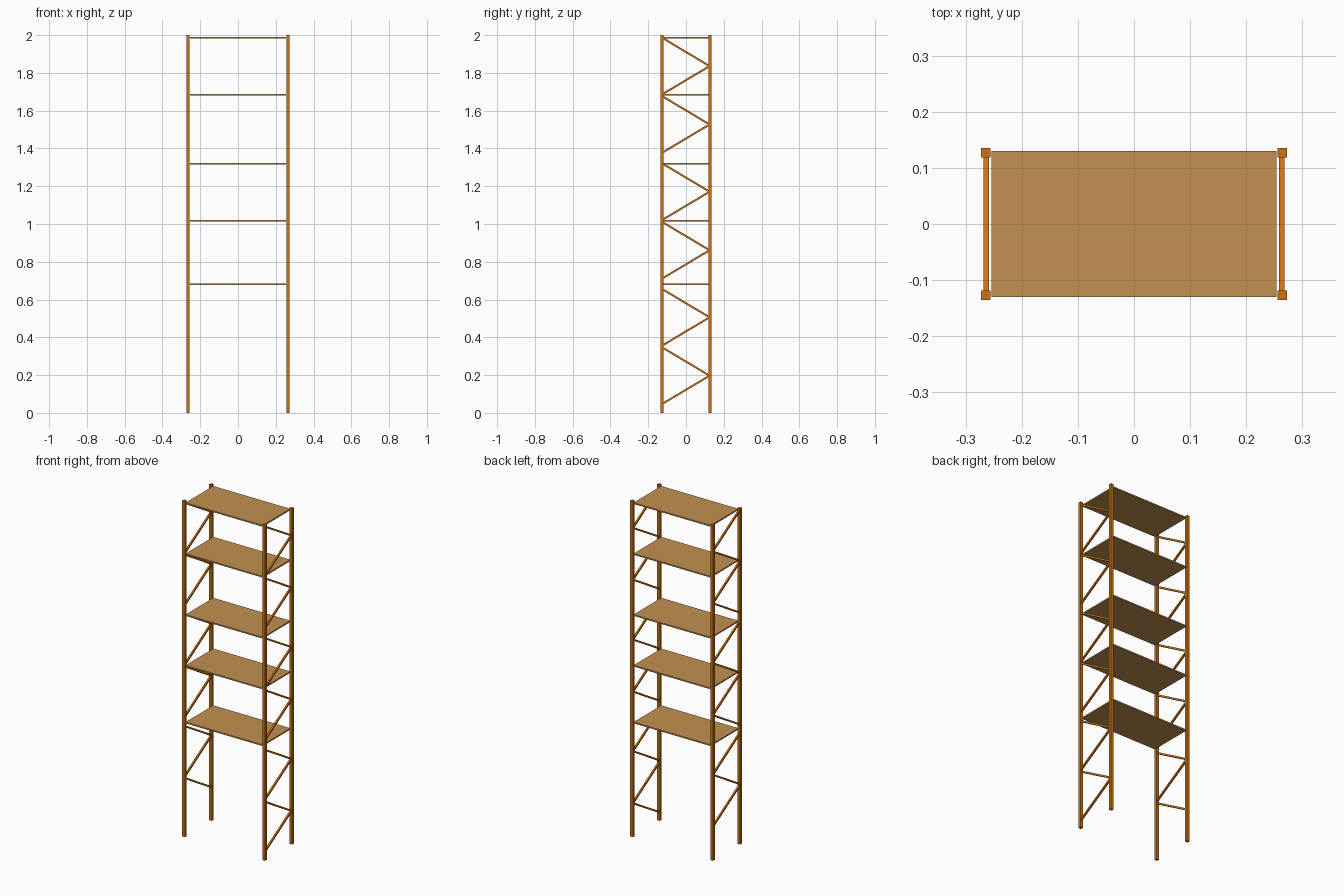
import bpy
from mathutils import Vector

if "Cube" in bpy.data.objects:
    bpy.data.objects.remove(bpy.data.objects["Cube"])

POST_X, POST_Y = 0.264, 0.127
POST, BRACE = 0.017, 0.01


def material(name, rgb):
    m = bpy.data.materials.new(name)
    m.diffuse_color = (*rgb, 1)
    m.use_nodes = True
    m.node_tree.nodes["Principled BSDF"].inputs["Base Color"].default_value = m.diffuse_color
    return m


orange = material("orange brown frame", (0.60, 0.17, 0.006))
wood = material("light wood shelf", (0.54, 0.28, 0.084))


def box(name, centre, size, mat):
    bpy.ops.mesh.primitive_cube_add(size=1, location=centre)
    ob = bpy.context.object
    ob.name = name
    ob.scale = size
    ob.data.materials.append(mat)
    return ob


def bar(name, a, b, width, mat):
    # square bar in the y-z plane, running from a to b
    a, b = Vector(a), Vector(b)
    d = b - a
    ob = box(name, (a + b) / 2, (width, d.length, width), mat)
    ob.rotation_euler = (Vector((d.y, d.z)).angle_signed(Vector((1, 0))), 0, 0)
    return ob


# Four corner posts
for sx, side in ((-1, "left"), (1, "right")):
    for sy, end in ((-1, "front"), (1, "back")):
        box(f"{side}_{end}_post", (sx * POST_X, sy * POST_Y, 1), (POST, POST, 2), orange)

# Five thin shelves
for i, z in enumerate((0.68, 1.018, 1.32, 1.683, 1.986)):
    box(f"shelf_{i + 1}", (0, 0, z), (0.508, 0.26, 0.008), wood)

# Zigzag side braces: each pair rises to the back post and returns to the front
for sx, side in ((-1, "left"), (1, "right")):
    x = sx * (POST_X - 0.001)
    for i, z in enumerate((0.048, 0.357, 0.712, 1.022, 1.378, 1.687)):
        front_low, back, front_high = (x, -0.125, z), (x, 0.125, z + 0.149), (x, -0.125, z + 0.298)
        if not (side == "left" and i == 0):  # the left side has no lowest brace
            bar(f"{side}_brace_{i + 1}_lower", front_low, back, BRACE, orange)
        bar(f"{side}_brace_{i + 1}_upper", back, front_high, BRACE, orange)
